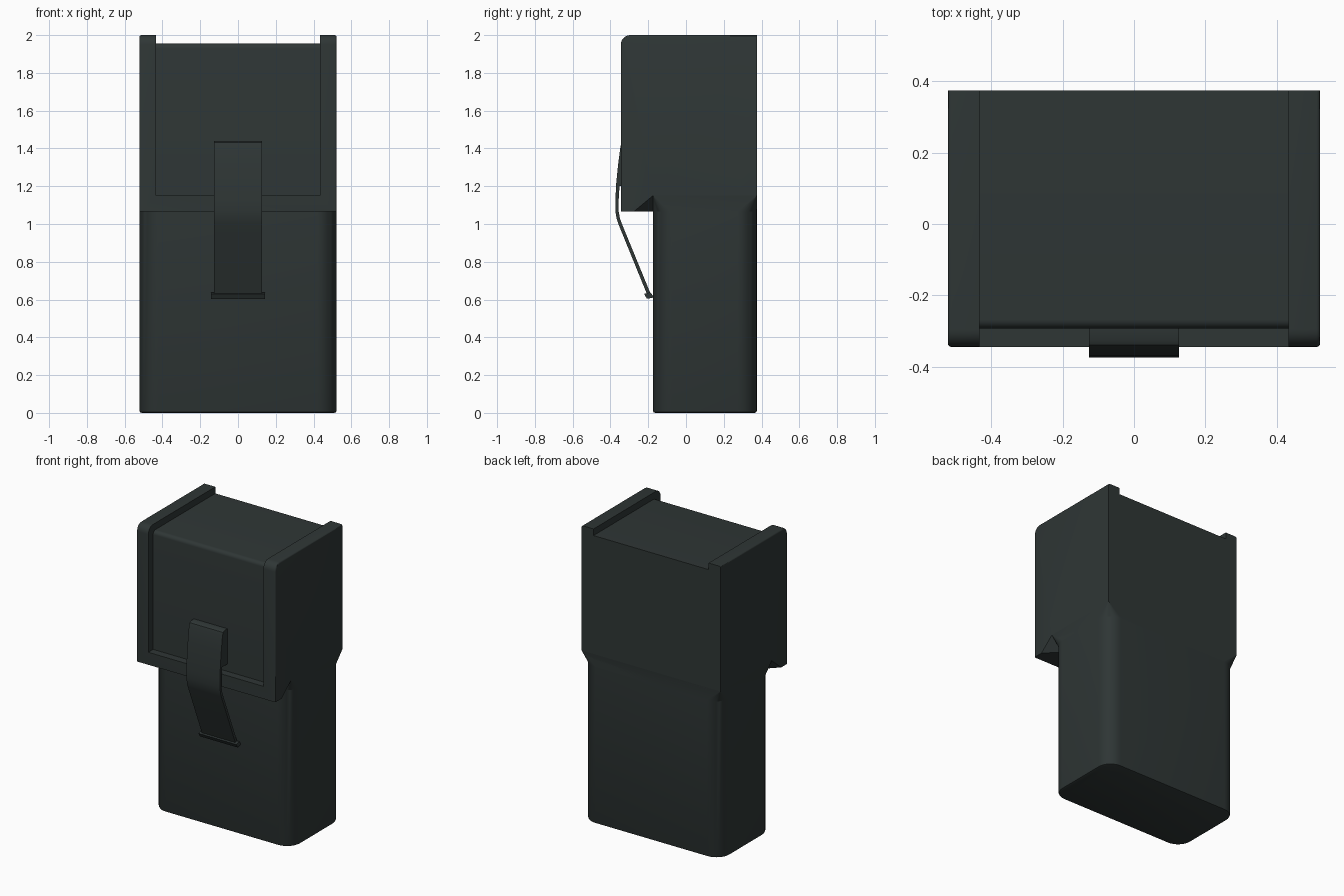
import bpy, bmesh, math

if "Cube" in bpy.data.objects:
    bpy.data.objects.remove(bpy.data.objects["Cube"])

mat = bpy.data.materials.new("charcoal_green")
mat.diffuse_color = (0.028, 0.037, 0.036, 1)
mat.use_nodes = True
mat.node_tree.nodes["Principled BSDF"].inputs["Base Color"].default_value = mat.diffuse_color

W, BACK, FRONT, LEDGE = 0.522, 0.375, -0.345, -0.175
SEAM, BLEND, R = 1.065, 1.15, 0.1


def finish(name, bm):
    bmesh.ops.recalc_face_normals(bm, faces=bm.faces)
    me = bpy.data.meshes.new(name)
    bm.to_mesh(me)
    bm.free()
    ob = bpy.data.objects.new(name, me)
    bpy.context.collection.objects.link(ob)
    me.materials.append(mat)
    return ob


def prism(pts, half):
    """Extrude a (y, z) outline along x, symmetric about x = 0."""
    bm = bmesh.new()
    f = bm.faces.new([bm.verts.new((-half, y, z)) for y, z in pts])
    ext = bmesh.ops.extrude_face_region(bm, geom=[f])["geom"]
    bmesh.ops.translate(bm, vec=(2 * half, 0, 0),
                        verts=[v for v in ext if isinstance(v, bmesh.types.BMVert)])
    return bm


def arc(cy, cz, r, n=6):
    """Front-top quarter round, from the top round to the front."""
    return [(cy - r * math.sin(i * math.pi / 2 / n), cz + r * math.cos(i * math.pi / 2 / n))
            for i in range(n + 1)]


def subtract(ob, cutter):
    m = ob.modifiers.new("cut", 'BOOLEAN')
    m.operation, m.solver, m.object = 'DIFFERENCE', 'EXACT', cutter
    bpy.context.view_layer.objects.active = ob
    bpy.ops.object.modifier_apply(modifier=m.name)
    bpy.data.objects.remove(cutter)


def smooth(ob, deg=30):
    bpy.ops.object.select_all(action='DESELECT')
    ob.select_set(True)
    bpy.context.view_layer.objects.active = ob
    bpy.ops.object.shade_smooth_by_angle(angle=math.radians(deg))


# Lower body: rounded upright block whose corners run out to points at the top
def ring(bm, z, r, inset=0.0):
    vs, n = [], 8
    for k, (sx, cy, sy) in enumerate(((1, BACK, 1), (-1, BACK, 1),
                                      (-1, LEDGE, -1), (1, LEDGE, -1))):
        for i in range(n + 1):
            a = (k + i / n) * math.pi / 2
            vs.append(bm.verts.new((sx * (W - r) + (r - inset) * math.cos(a),
                                    cy - sy * r + (r - inset) * math.sin(a), z)))
    return vs


bm = bmesh.new()
rings = [ring(bm, 0, R, 0.012), ring(bm, 0.0035, R, 0.0035), ring(bm, 0.012, R),
         ring(bm, SEAM, R), ring(bm, BLEND, 0.0005, 0.0)]
for a, b in zip(rings, rings[1:]):
    for i in range(len(a)):
        j = (i + 1) % len(a)
        bm.faces.new((a[i], a[j], b[j], b[i]))
bm.faces.new(rings[0])
bm.faces.new(rings[-1])
smooth(finish("lower_body", bm), 25)

# Upper body: overhanging box with a rounded front top edge
bm = prism([(FRONT, SEAM), (BACK, SEAM), (BACK, 2.0)] + arc(FRONT + 0.05, 1.95, 0.05), W)
rim = [e for e in bm.edges
       if abs(e.verts[0].co.x - e.verts[1].co.x) < 1e-5
       and not all(v.co.z < SEAM + 0.01 for v in e.verts)
       and not all(v.co.y > BACK - 0.01 for v in e.verts)]
bmesh.ops.bevel(bm, geom=rim, offset=0.01, segments=3, affect='EDGES', profile=0.5)
upper = finish("upper_body", bm)

# Recess over the top and front, leaving side rails and a bottom lip
recess = [(BACK + 0.1, 1.955)] + arc(-0.293 + 0.025, 1.93, 0.025) + \
         [(-0.293, BLEND), (FRONT - 0.1, BLEND), (FRONT - 0.1, 2.1), (BACK + 0.1, 2.1)]
subtract(upper, finish("recess_cutter", prism(recess, 0.433)))

# Pyramid notches under the overhang where the corners blend
for x in (-W, W):
    for y in (LEDGE, BACK):
        bm = bmesh.new()
        h, k = BLEND - SEAM, 1.2
        base = [bm.verts.new((x + dx * R * k * 1.02, y + dy * R * k * 1.02, BLEND - h * k))
                for dx, dy in ((1, 0), (0, 1), (-1, 0), (0, -1))]
        top = bm.verts.new((x, y, BLEND))
        bm.faces.new(base)
        for i in range(4):
            bm.faces.new((base[i], base[(i + 1) % 4], top))
        subtract(upper, finish("notch_cutter", bm))
smooth(upper)

# Latch strap: bowed strip from the front panel down to the lower body
strap = [(-0.285, 1.44), (-0.325, 1.44), (-0.34, 1.432), (-0.347, 1.41), (-0.36, 1.31),
         (-0.370, 1.21), (-0.374, 1.12), (-0.374, 1.07), (-0.368, 1.03), (-0.358, 1.0),
         (-0.208, 0.632), (-0.188, 0.632), (-0.335, 0.99), (-0.350, 1.03),
         (-0.357, 1.07), (-0.357, 1.12), (-0.352, 1.2), (-0.285, 1.2)]
smooth(finish("latch_strap", prism(strap, 0.126)))

# Latch foot: thin bar across the end of the strap
finish("latch_foot", prism([(-0.222, 0.630), (-0.207, 0.604), (-0.174, 0.610),
                            (-0.174, 0.620), (-0.190, 0.638)], 0.142))
